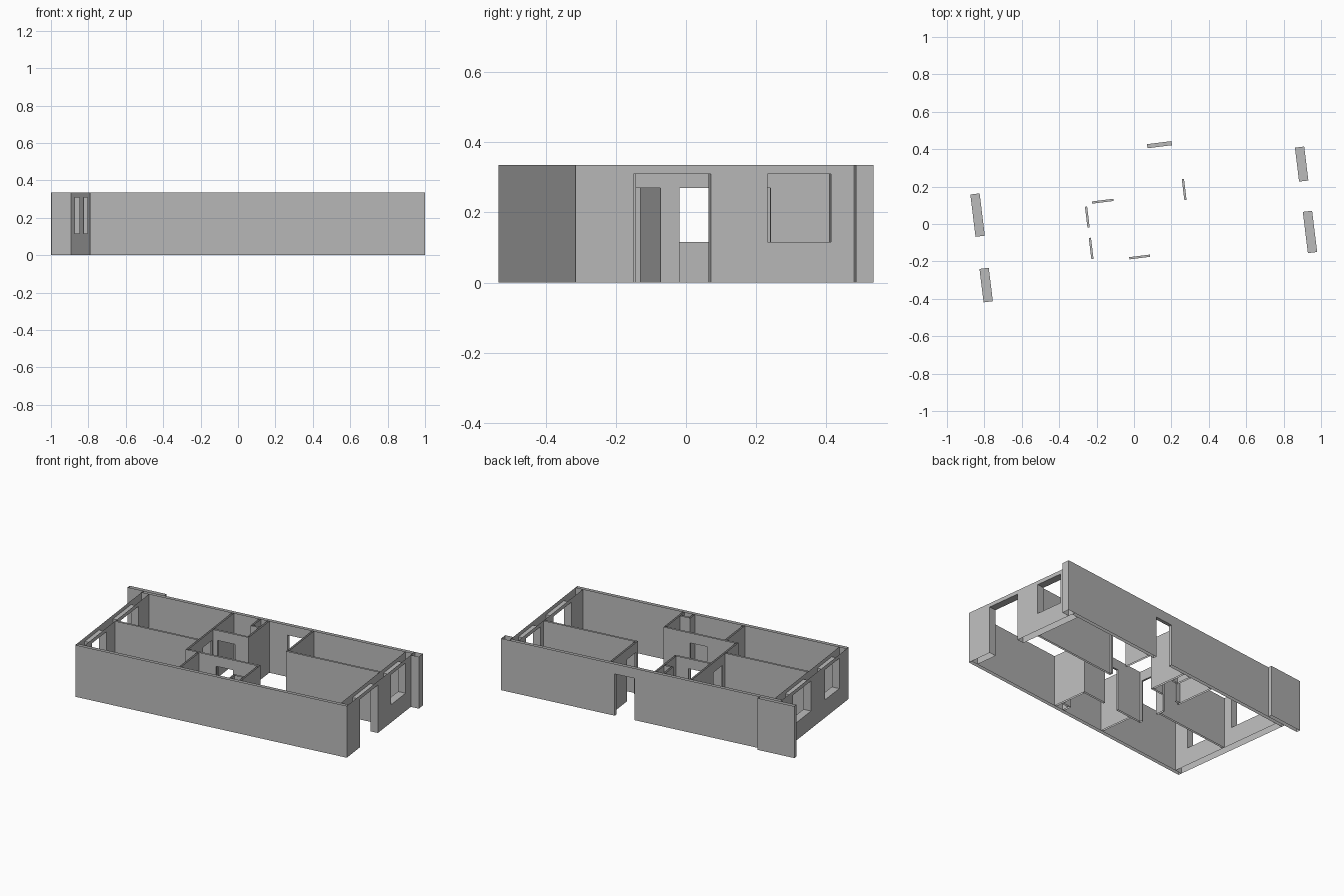
import bpy, bmesh, math
from mathutils import Vector

cube = bpy.data.objects.get("Cube")
if cube:
    bpy.data.objects.remove(cube, do_unlink=True)

plaster = bpy.data.materials.new("plaster_grey")
plaster.use_nodes = True
GREY = (0.5, 0.5, 0.5, 1)
plaster.diffuse_color = GREY
plaster.node_tree.nodes["Principled BSDF"].inputs["Base Color"].default_value = GREY

HEIGHT, DOOR, SILL, HEAD = 0.335, 0.27, 0.115, 0.31
LENGTH, DEPTH = 1.803, 0.85
THICK, SKIN, THIN = 0.05, 0.022, 0.012
ORIGIN, TURN = (-0.79, -0.535, 0), math.radians(7)


def wall(name, along, start, end, side, thick, openings=(), caps=(False, False)):
    """Open-topped wall running along 'u' or 'v'; openings are (from, to, bottom, top)."""
    bm = bmesh.new()
    near, far = side, side + thick

    def quad(points, normal):
        def place(p):
            s, t, z = p
            return Vector((s, t, z) if along == "u" else (t, s, z))
        face = bm.faces.new([bm.verts.new(place(p)) for p in points])
        face.normal_update()
        if face.normal.dot(place(normal)) < 0:
            face.normal_flip()

    def panel(a, b, low, high):
        for t, n in ((near, -1), (far, 1)):
            quad([(a, t, low), (b, t, low), (b, t, high), (a, t, high)], (0, n, 0))

    def upright(s, low, high, n):
        quad([(s, near, low), (s, far, low), (s, far, high), (s, near, high)], (n, 0, 0))

    def level(a, b, z, n):
        quad([(a, near, z), (b, near, z), (b, far, z), (a, far, z)], (0, 0, n))

    cursor = start
    for a, b, low, high in openings:
        panel(cursor, a, 0, HEIGHT)
        panel(a, b, high, HEIGHT)
        level(a, b, high, -1)
        if low > 0:
            panel(a, b, 0, low)
            level(a, b, low, 1)
        upright(a, low, high, 1)
        upright(b, low, high, -1)
        cursor = b
    panel(cursor, end, 0, HEIGHT)
    if caps[0]:
        upright(start, 0, HEIGHT, -1)
    if caps[1]:
        upright(end, 0, HEIGHT, 1)

    bmesh.ops.remove_doubles(bm, verts=bm.verts, dist=0.0001)
    mesh = bpy.data.meshes.new(name)
    bm.to_mesh(mesh)
    bm.free()
    mesh.materials.append(plaster)
    obj = bpy.data.objects.new(name, mesh)
    obj.location = ORIGIN
    obj.rotation_euler.z = TURN
    bpy.context.collection.objects.link(obj)


def door(a, b):
    return (a, b, 0, DOOR)


def window(a, b):
    return (a, b, SILL, HEAD)


both = (True, True)
inner = DEPTH - SKIN

# Outer shell
wall("front_wall", "u", 0, LENGTH, 0, SKIN, caps=both)
wall("back_wall", "u", 0, LENGTH, inner, SKIN, [door(0.97, 1.102)], both)
wall("left_wall", "v", SKIN, inner, 0, THICK,
     [window(0.117, 0.297), window(0.47, 0.698)])
wall("right_wall", "v", SKIN, inner, LENGTH - THICK, THICK,
     [(0.167, 0.389, 0, HEAD), window(0.552, 0.735)])

# Projecting ends of the back wall
wall("left_back_panel", "u", -0.105, 0.14, DEPTH, 0.025, caps=both)
wall("right_back_stub", "u", LENGTH, 1.856, DEPTH - THICK, THICK, caps=both)

# Room dividers
wall("hall_left_wall", "v", 0.25, inner, 0.6, THIN,
     [door(0.276, 0.39), door(0.445, 0.558)], (True, False))
wall("left_room_divider", "u", THICK, 0.6, 0.402, THIN)
wall("right_room_divider", "u", 1.132, LENGTH - THICK, 0.505, THIN, caps=(True, False))
wall("hall_right_wall", "v", 0.517, inner, 1.132, THIN, [door(0.528, 0.642)])

# Back room with its duct
wall("back_room_front", "u", 0.612, 0.848, 0.57, THIN, [door(0.641, 0.756)], (False, True))
wall("back_room_side", "v", 0.582, inner, 0.836, THIN)
wall("back_duct_side", "v", 0.72, inner, 0.78, THIN, caps=(True, False))
wall("back_duct_front", "u", 0.792, 0.836, 0.72, THIN)

# Front room with its duct
wall("front_room_back", "u", 0.612, 1.09, 0.25, THIN, [door(0.802, 0.913)], (False, True))
wall("front_room_left", "v", SKIN, 0.25, 0.678, THIN)
wall("front_room_right", "v", SKIN, 0.25, 1.078, THIN)
wall("front_duct_side", "v", SKIN, 0.08, 1.01, THIN, caps=(False, True))
wall("front_duct_back", "u", 1.022, 1.078, 0.068, THIN)
